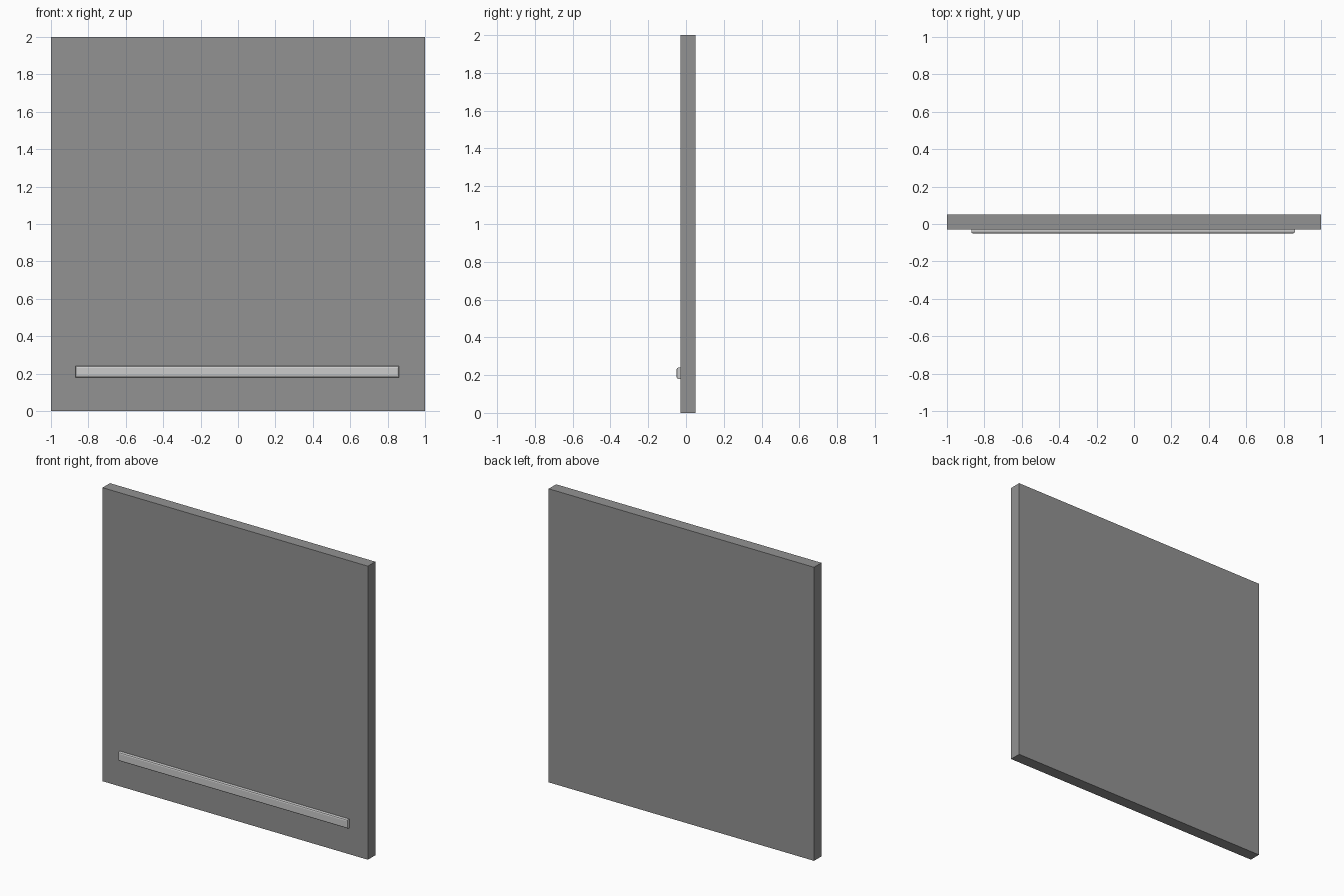
import bpy
import bmesh

if "Cube" in bpy.data.objects:
    bpy.data.objects.remove(bpy.data.objects["Cube"])


def grey(name, value):
    mat = bpy.data.materials.new(name)
    mat.diffuse_color = (value, value, value, 1)
    mat.use_nodes = True
    mat.node_tree.nodes["Principled BSDF"].inputs["Base Color"].default_value = mat.diffuse_color
    return mat


def box(name, lo, hi, mat):
    """Box between two opposite corners."""
    bm = bmesh.new()
    bmesh.ops.create_cube(bm, size=1)
    for v in bm.verts:
        for i in range(3):
            v.co[i] = lo[i] if v.co[i] < 0 else hi[i]
    mesh = bpy.data.meshes.new(name)
    bm.to_mesh(mesh)
    bm.free()
    mesh.materials.append(mat)
    obj = bpy.data.objects.new(name, mesh)
    bpy.context.collection.objects.link(obj)
    return obj


# Flat upright panel
box("panel", (-1, -0.03, 0), (1, 0.05, 2), grey("dark_grey", 0.29))

# Long handle strip low on the front, its front rim rounded off
strip = box("handle_strip", (-0.87, -0.05, 0.18), (0.86, -0.03, 0.24), grey("light_grey", 0.55))
bm = bmesh.new()
bm.from_mesh(strip.data)
rim = [e for e in bm.edges if all(v.co.y < -0.04 for v in e.verts)]
bmesh.ops.bevel(bm, geom=rim, offset=0.009, segments=2, profile=0.5, affect='EDGES')
bm.to_mesh(strip.data)
bm.free()
